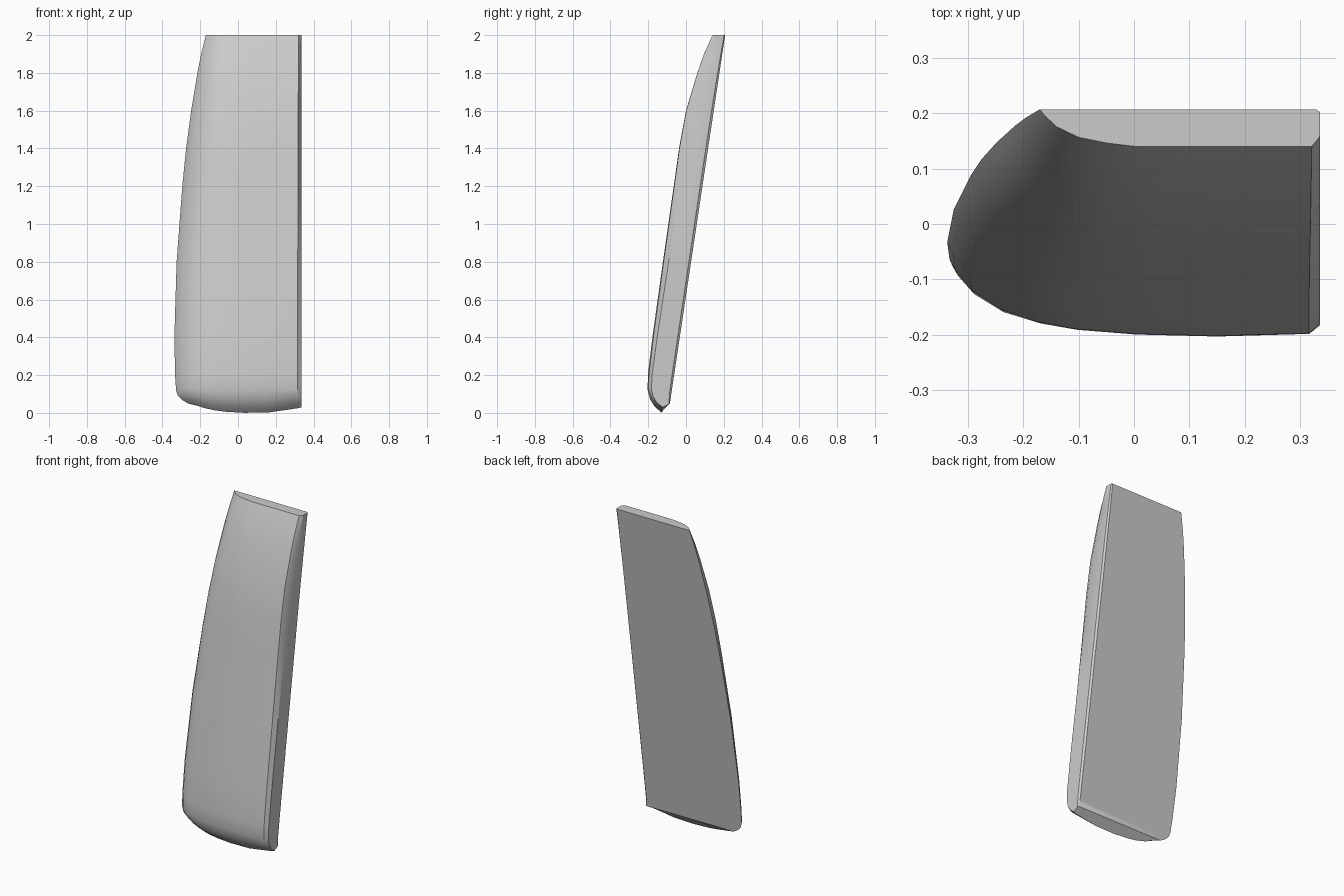
import bpy, bmesh, math

cube = bpy.data.objects.get("Cube")
if cube:
    bpy.data.objects.remove(cube)

grey = bpy.data.materials.new("light_grey")
grey.use_nodes = True
grey.diffuse_color = (0.6, 0.6, 0.6, 1)
grey.node_tree.nodes["Principled BSDF"].inputs["Base Color"].default_value = (0.6, 0.6, 0.6, 1)

RIGHT = 0.336

# Sections from top to bottom: front z, back z, left x, front y, bottom curve weight
sections = [
    (2.0, 2.0, -0.17, 0.14, 0), (1.9, 1.9, -0.195, 0.095, 0),
    (1.8, 1.8, -0.215, 0.06, 0), (1.6, 1.6, -0.248, 0.0, 0),
    (1.4, 1.4, -0.275, -0.037, 0), (1.2, 1.2, -0.295, -0.065, 0),
    (0.8, 0.8, -0.325, -0.122, 0), (0.4, 0.4, -0.337, -0.178, 0),
    (0.2, 0.2, -0.333, -0.202, 0), (0.12, 0.12, -0.328, -0.203, 0.2),
    (0.07, 0.09, -0.318, -0.19, 0.5), (0.03, 0.07, -0.298, -0.165, 0.8),
    (0.0, 0.05, -0.265, -0.13, 1),
]
# Across the panel: width fraction, bulge at the top, bulge at the bottom
bulge = [(0, 0, 0), (0.015, 0.15, 0.14), (0.06, 0.47, 0.40), (0.14, 0.76, 0.65),
         (0.24, 0.91, 0.81), (0.34, 1, 0.9), (0.5, 1, 0.97), (0.72, 1, 1),
         (0.97, 1, 0.96), (1, 0.72, 0.85), (1, 0.08, 0.08), (0.985, 0, 0)]


def section_point(section, column):
    zf, zb, left, front, weight = section
    u, top, low = column
    f = low + (top - low) * zf / 2
    x = left + (RIGHT - left) * u
    d = x - 0.07
    zf += weight * (0.3 * d ** 2 + 1.7 * d ** 4)
    back = 0.207 - 0.15 * (2 - zb)
    return x, back + (front - back) * f, zb + (zf - zb) * min(1, f * 1.5)


# Loft the slanted panel and cap both ends
bm = bmesh.new()
rings = [[bm.verts.new(section_point(s, c)) for c in bulge] for s in sections]
for a, b in zip(rings, rings[1:]):
    for i in range(len(bulge)):
        j = (i + 1) % len(bulge)
        bm.faces.new((a[i], b[i], b[j], a[j]))
bm.faces.new(rings[0])
bm.faces.new(rings[-1][::-1])
bmesh.ops.recalc_face_normals(bm, faces=bm.faces)

mesh = bpy.data.meshes.new("curved_panel")
bm.to_mesh(mesh)
bm.free()
mesh.materials.append(grey)
panel = bpy.data.objects.new("curved_panel", mesh)
bpy.context.collection.objects.link(panel)

# Smooth the bulging front, keep the rims sharp
bpy.ops.object.select_all(action="DESELECT")
panel.select_set(True)
bpy.context.view_layer.objects.active = panel
bpy.ops.object.shade_smooth_by_angle(angle=math.radians(32))
